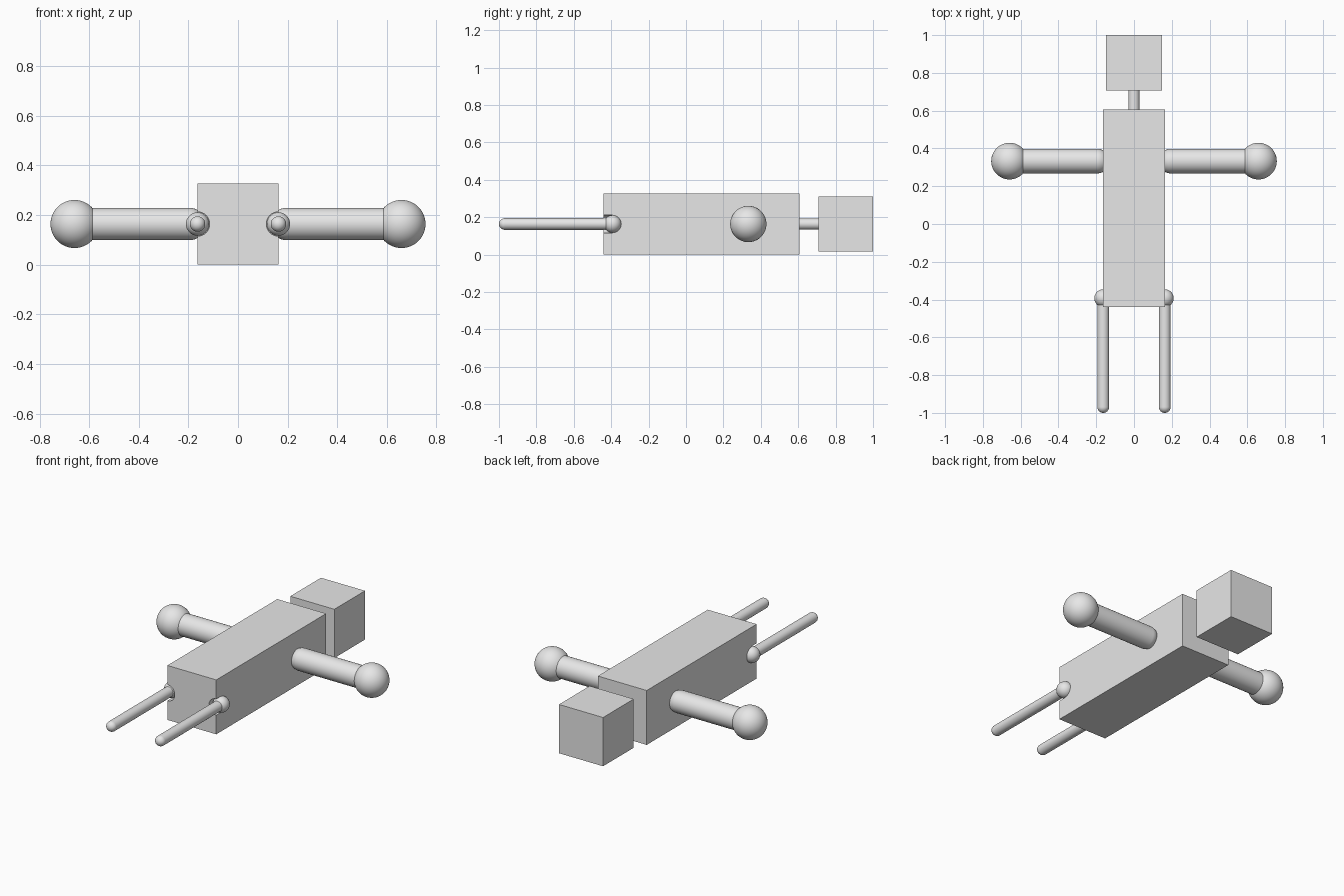
import bpy
import math
from mathutils import Matrix, Vector

default_cube = bpy.data.objects.get("Cube")
if default_cube:
    bpy.data.objects.remove(default_cube, do_unlink=True)

grey = bpy.data.materials.new("light_grey")
grey.use_nodes = True
grey.diffuse_color = (0.8, 0.8, 0.8, 1)
grey.node_tree.nodes["Principled BSDF"].inputs["Base Color"].default_value = (0.8, 0.8, 0.8, 1)

MID_Z = 0.164


def finish(name, smooth=True):
    obj = bpy.context.object
    obj.name = name
    obj.data.materials.append(grey)
    if smooth:
        bpy.ops.object.shade_smooth_by_angle(angle=math.radians(35))
    return obj


def box(name, width, y0, y1, height):
    bpy.ops.mesh.primitive_cube_add(size=1, location=(0, (y0 + y1) / 2, MID_Z))
    obj = finish(name, False)
    obj.data.transform(Matrix.Diagonal((width, y1 - y0, height, 1)))
    return obj


def ball(name, center, radius):
    bpy.ops.mesh.primitive_uv_sphere_add(segments=48, ring_count=24, radius=radius, location=center)
    return finish(name)


def rod(name, start, end, radius):
    start, end = Vector(start), Vector(end)
    axis = end - start
    bpy.ops.mesh.primitive_cylinder_add(
        vertices=48, radius=radius, depth=axis.length, location=(start + end) / 2,
        rotation=axis.to_track_quat('Z', 'Y').to_euler())
    return finish(name)


def round_rod(name, start, end, radius):
    """Rod with a domed cap centred on its end point."""
    shaft = rod(name, start, end, radius)
    cap = ball(name + "_cap", end, radius)
    shaft.select_set(True)
    bpy.context.view_layer.objects.active = shaft
    bpy.ops.object.join()
    return shaft


# Torso, neck and head
torso = box("torso", 0.326, -0.44, 0.607, 0.328)
rod("neck", (0, 0.59, MID_Z), (0, 0.72, MID_Z), 0.03)
box("head", 0.294, 0.708, 1.0, 0.294)

for side, s in (("left", 1), ("right", -1)):
    # Arm with a domed shoulder, and a round hand
    round_rod(side + "_arm", (s * 0.65, 0.333, MID_Z), (s * 0.195, 0.333, MID_Z), 0.065)
    ball(side + "_hand", (s * 0.659, 0.333, MID_Z), 0.097)

    # Hip ball with a thin leg
    hip = Vector((s * 0.163, -0.393, MID_Z))
    ball(side + "_hip", hip, 0.047)
    round_rod(side + "_leg", hip, (hip.x, -0.969, MID_Z), 0.031)

    # Socket in the torso for the hip
    cutter = rod(side + "_socket_cutter", (hip.x, -0.5, MID_Z), hip, 0.049)
    cutter.hide_render = True
    cutter.hide_set(True)
    cutter.display_type = 'WIRE'
    cut = torso.modifiers.new(side + "_socket", 'BOOLEAN')
    cut.operation = 'DIFFERENCE'
    cut.solver = 'EXACT'
    cut.object = cutter
